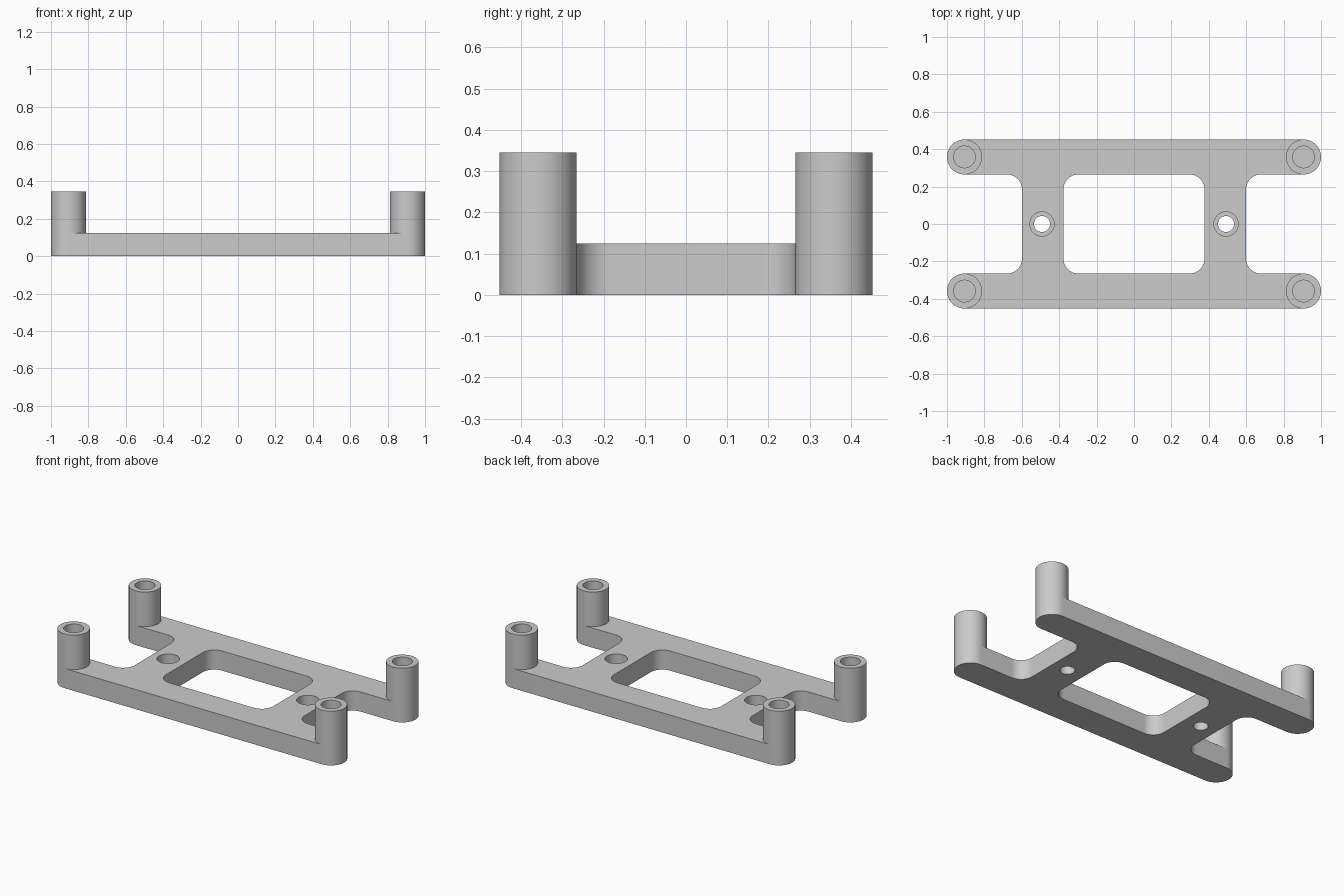
import bpy, bmesh, math
from mathutils import Vector

cube = bpy.data.objects.get("Cube")
if cube:
    bpy.data.objects.remove(cube, do_unlink=True)

THICK, HEIGHT = 0.125, 0.345        # plate thickness, post top
OUT_Y, IN_Y = 0.452, 0.265          # rail edges
POST_R = (OUT_Y - IN_Y) / 2
POST_X, POST_Y = 1 - POST_R, (OUT_Y + IN_Y) / 2
BORE_R, FILLET = 0.058, 0.08
LEG_IN, LEG_OUT, SCREW_X = 0.377, 0.599, 0.492

grey = bpy.data.materials.new("plain grey")
grey.use_nodes = True
grey.diffuse_color = (0.6, 0.6, 0.6, 1)
grey.node_tree.nodes["Principled BSDF"].inputs["Base Color"].default_value = (0.6, 0.6, 0.6, 1)


def rounded(corners, steps=16):
    """Outline of (x, y, radius) right-angled corners with arcs."""
    pts = []
    for i, (x, y, r) in enumerate(corners):
        p = Vector((x, y))
        a = (Vector(corners[i - 1][:2]) - p).normalized()
        b = (Vector(corners[(i + 1) % len(corners)][:2]) - p).normalized()
        for k in range(steps + 1):
            t = math.pi / 2 * k / steps
            pts.append(p + r * (a + b - b * math.cos(t) - a * math.sin(t)))
    return pts


def circle(x, y, r, n=64):
    return [Vector((x + r * math.cos(2 * math.pi * k / n),
                    y + r * math.sin(2 * math.pi * k / n))) for k in range(n)]


def prism(name, pts, z0, z1):
    """Extrude an outline from z0 to z1."""
    bm = bmesh.new()
    verts = [bm.verts.new((p.x, p.y, z0)) for p in pts]
    bm.faces.new(verts)
    bmesh.ops.remove_doubles(bm, verts=bm.verts[:], dist=1e-5)
    ext = bmesh.ops.extrude_face_region(bm, geom=bm.faces[:], use_keep_orig=True)
    top = [e for e in ext["geom"] if isinstance(e, bmesh.types.BMVert)]
    bmesh.ops.translate(bm, verts=top, vec=(0, 0, z1 - z0))
    bmesh.ops.recalc_face_normals(bm, faces=bm.faces[:])
    mesh = bpy.data.meshes.new(name)
    bm.to_mesh(mesh)
    bm.free()
    mesh.materials.append(grey)
    obj = bpy.data.objects.new(name, mesh)
    bpy.context.collection.objects.link(obj)
    return obj


def finish(obj):
    bpy.ops.object.select_all(action="DESELECT")
    obj.select_set(True)
    bpy.context.view_layer.objects.active = obj
    bpy.ops.object.shade_smooth_by_angle(angle=math.radians(30))


def cut(obj, cutters):
    """Subtract the cutters, then discard them."""
    for c in cutters:
        c.hide_render = True
        mod = obj.modifiers.new("cut", "BOOLEAN")
        mod.operation, mod.solver, mod.object = "DIFFERENCE", "EXACT", c
    bpy.context.view_layer.update()
    done = obj.evaluated_get(bpy.context.evaluated_depsgraph_get())
    mesh = bpy.data.meshes.new_from_object(done)
    obj.modifiers.clear()
    obj.data = mesh
    for c in cutters:
        bpy.data.objects.remove(c, do_unlink=True)


# Frame: two round-ended rails joined by two cross legs
half = [(1, -OUT_Y, POST_R), (1, -IN_Y, POST_R), (LEG_OUT, -IN_Y, FILLET),
        (LEG_OUT, IN_Y, FILLET), (1, IN_Y, POST_R), (1, OUT_Y, POST_R)]
frame = prism("frame", rounded(half + [(-x, -y, r) for x, y, r in half]), 0, THICK)

# Central window and counterbored screw holes
window = [(LEG_IN, -IN_Y, FILLET), (LEG_IN, IN_Y, FILLET),
          (-LEG_IN, IN_Y, FILLET), (-LEG_IN, -IN_Y, FILLET)]
cutters = [prism("window_cutter", rounded(window), -0.1, 0.3)]
for side in (-1, 1):
    cutters.append(prism("screw_cutter", circle(side * SCREW_X, 0, 0.043), -0.1, 0.3))
    cutters.append(prism("counterbore_cutter", circle(side * SCREW_X, 0, 0.065), 0.06, 0.3))
cut(frame, cutters)
finish(frame)

# Hollow corner posts standing on the rail ends
for sx, xname in ((-1, "right"), (1, "left")):
    for sy, yname in ((-1, "front"), (1, "back")):
        x, y = sx * POST_X, sy * POST_Y
        post = prism(f"{yname}_{xname}_post", circle(x, y, POST_R), THICK, HEIGHT)
        cut(post, [prism("bore_cutter", circle(x, y, BORE_R), 0, 0.5)])
        finish(post)
